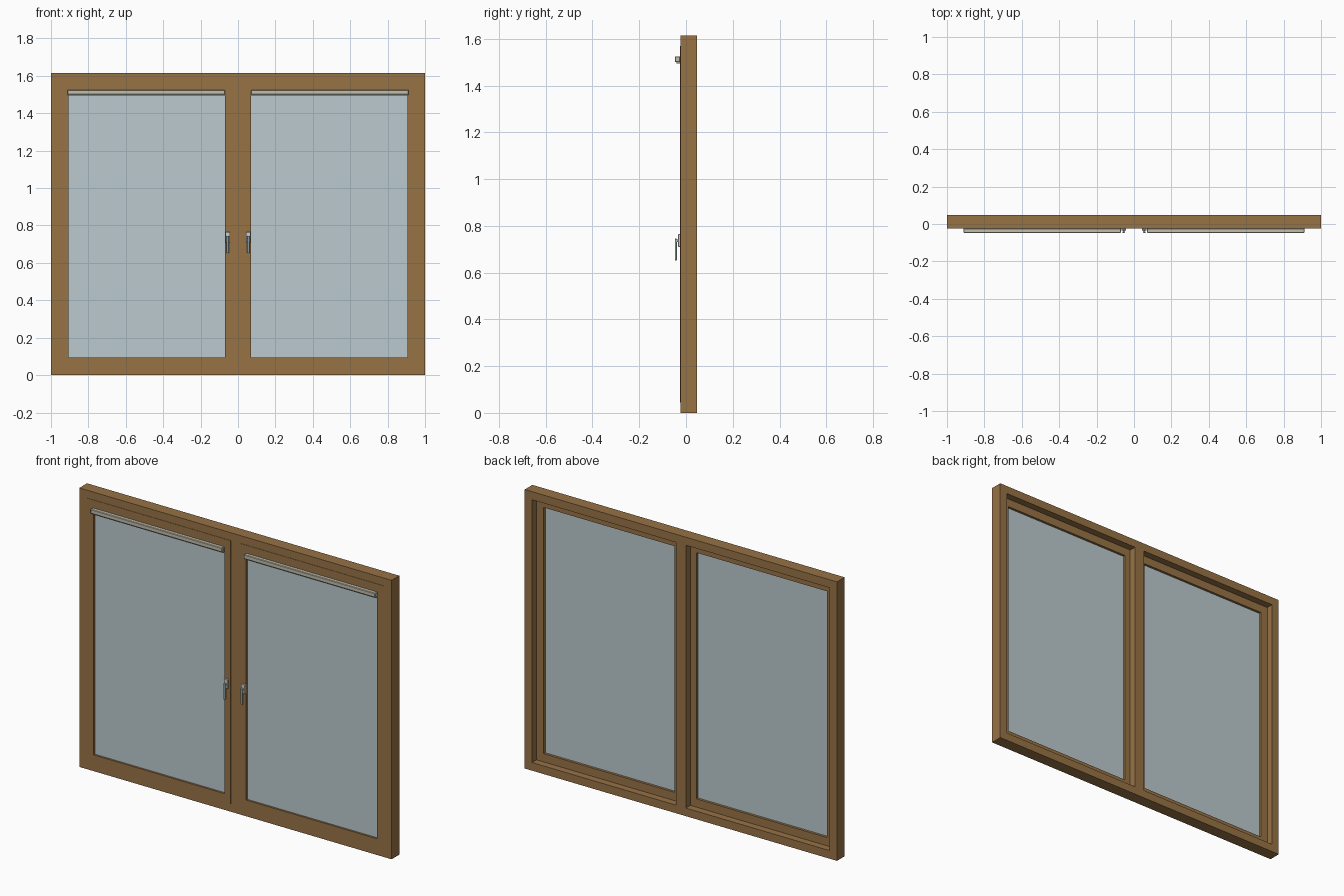
import bpy, bmesh

cube = bpy.data.objects.get("Cube")
if cube:
    bpy.data.objects.remove(cube, do_unlink=True)


def material(name, rgb):
    m = bpy.data.materials.new(name)
    m.use_nodes = True
    m.diffuse_color = (*rgb, 1)
    m.node_tree.nodes["Principled BSDF"].inputs["Base Color"].default_value = (*rgb, 1)
    return m


wood = material("warm wood", (0.31, 0.17, 0.06))
glass = material("pale glass", (0.50, 0.59, 0.61))
beige = material("beige metal", (0.54, 0.52, 0.42))
plate = material("light metal", (0.60, 0.63, 0.60))
steel = material("blue grey metal", (0.42, 0.54, 0.59))


def finish(name, bm, mat):
    bmesh.ops.recalc_face_normals(bm, faces=bm.faces)
    mesh = bpy.data.meshes.new(name)
    bm.to_mesh(mesh)
    bm.free()
    mesh.materials.append(mat)
    ob = bpy.data.objects.new(name, mesh)
    bpy.context.collection.objects.link(ob)
    return ob


def box(name, x, y, z, mat, bevel=0):
    """Box from (low, high) pairs on each axis."""
    bm = bmesh.new()
    bmesh.ops.create_cube(bm, size=1)
    for v in bm.verts:
        for i, (low, high) in enumerate((x, y, z)):
            v.co[i] = low if v.co[i] < 0 else high
    if bevel:
        bmesh.ops.bevel(bm, geom=bm.edges[:], offset=bevel, segments=1, affect='EDGES')
    return finish(name, bm, mat)


def ring(name, outer, inner, y, mat):
    """Rectangular frame; outer and inner are (x0, x1, z0, z1)."""
    bm = bmesh.new()
    loops = []
    for rect, depth in ((outer, y[0]), (inner, y[0]), (inner, y[1]), (outer, y[1])):
        x0, x1, z0, z1 = rect
        loops.append([bm.verts.new((px, depth, pz))
                      for px, pz in ((x0, z0), (x1, z0), (x1, z1), (x0, z1))])
    for a, b in zip(loops, loops[1:] + loops[:1]):
        for i in range(4):
            j = (i + 1) % 4
            bm.faces.new((a[i], a[j], b[j], b[i]))
    return finish(name, bm, mat)


def span(side, a, b):
    return tuple(sorted((side * a, side * b)))


HEIGHT = 1.615
BACK = 0.047
FRONT = -0.023
RIM = 0.047

# Fixed outer frame and centre post
ring("outer_frame", (-1, 1, 0, HEIGHT), (-1 + RIM, 1 - RIM, RIM, HEIGHT - RIM),
     (FRONT, BACK), wood)
box("centre_post", (-0.032, 0.032), (FRONT, BACK), (RIM, HEIGHT - RIM), wood)

for side, label in ((1, "left"), (-1, "right")):
    # Opening sash, slightly proud of the frame in front and recessed behind
    sx = span(side, 0.03, 0.955)
    gx = span(side, 0.07, 0.907)
    ring(label + "_sash", (*sx, 0.045, HEIGHT - 0.045), (*gx, 0.095, 1.52),
         (-0.025, 0.006), wood)
    box(label + "_pane", span(side, 0.065, 0.912), (-0.014, -0.008), (0.09, 1.525), glass)

    # Blind cassette with a thin lower lip
    bx = span(side, 0.07, 0.912)
    box(label + "_blind_case", bx, (-0.048, -0.024), (1.5, 1.525), beige, 0.003)
    box(label + "_blind_lip", bx, (-0.04, -0.024), (1.494, 1.501), beige)

    # Handle: mounting plate, neck and hanging lever
    box(label + "_handle_plate", span(side, 0.042, 0.068), (-0.034, -0.024),
        (0.71, 0.765), plate, 0.002)
    box(label + "_handle_neck", span(side, 0.05, 0.06), (-0.042, -0.033),
        (0.73, 0.742), steel)
    box(label + "_handle_lever", span(side, 0.049, 0.061), (-0.048, -0.039),
        (0.652, 0.745), steel, 0.002)
